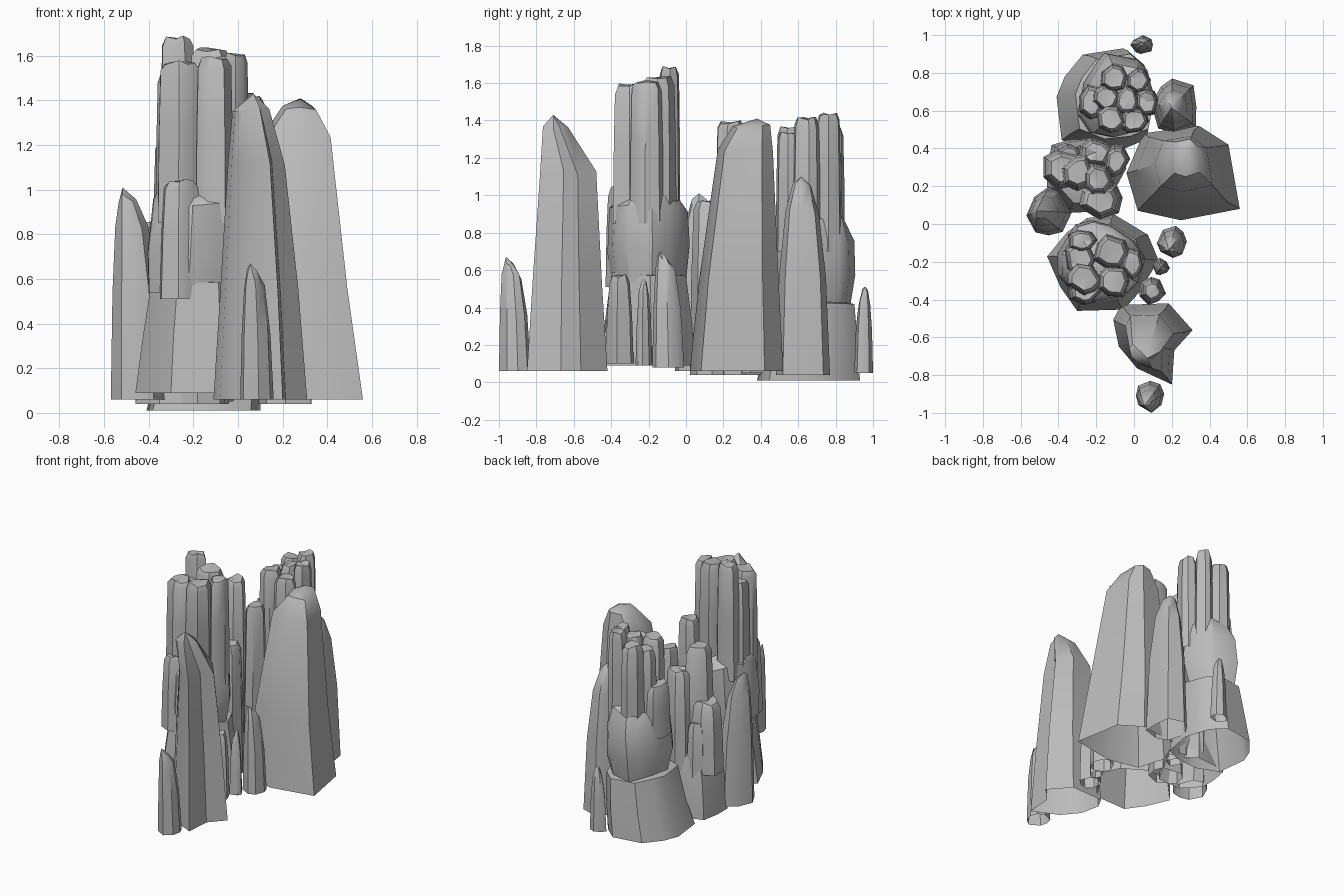
import bpy, bmesh, math, random

random.seed(7)

cube = bpy.data.objects.get("Cube")
if cube:
    bpy.data.objects.remove(cube)

# One stone colour for everything
stone = bpy.data.materials.new("grey stone")
stone.use_nodes = True
GREY = (0.5, 0.5, 0.5, 1)
stone.diffuse_color = GREY
stone.node_tree.nodes["Principled BSDF"].inputs["Base Color"].default_value = GREY


def random_outline(sides):
    """Irregular polygon, stretched to fill the unit square."""
    pts = []
    for i in range(sides):
        a = math.tau * (i + random.uniform(-.25, .25)) / sides
        r = random.uniform(.8, 1)
        pts.append((r * math.cos(a), r * math.sin(a)))
    xs, ys = zip(*pts)
    return [((x - min(xs)) / (max(xs) - min(xs)), (y - min(ys)) / (max(ys) - min(ys)))
            for x, y in pts]


def rock(name, rings, peak, sides=8, outline=None, rough=.012):
    """Open-bottomed rock: rings are (z, x0, x1, y0, y1), closed by a fan to the peak."""
    outline = outline or random_outline(sides)
    bm = bmesh.new()
    loops = []
    for k, (z, x0, x1, y0, y1) in enumerate(rings):
        wobble = rough if k else 0
        loops.append([bm.verts.new((x0 + u * (x1 - x0), y0 + v * (y1 - y0),
                                    z + random.uniform(-wobble, wobble)))
                      for u, v in outline])
    n = len(outline)
    for low, high in zip(loops, loops[1:]):
        for i in range(n):
            j = (i + 1) % n
            bm.faces.new((low[i], low[j], high[j], high[i]))
    tip = bm.verts.new(peak)
    for i in range(n):
        bm.faces.new((loops[-1][i], loops[-1][(i + 1) % n], tip))
    mesh = bpy.data.meshes.new(name)
    bm.to_mesh(mesh)
    bm.free()
    mesh.materials.append(stone)
    obj = bpy.data.objects.new(name, mesh)
    bpy.context.collection.objects.link(obj)
    bpy.ops.object.select_all(action="DESELECT")
    obj.select_set(True)
    bpy.context.view_layer.objects.active = obj
    bpy.ops.object.shade_smooth_by_angle(angle=math.radians(35))


def shrink(box, f):
    x0, x1, y0, y1 = box
    dx, dy = (x1 - x0) * f, (y1 - y0) * f
    return (x0 + dx, x1 - dx, y0 + dy, y1 - dy)


def column(name, box, z0, z1, taper=.06):
    """Blocky column with a worn, nearly flat top."""
    cx, cy = (box[0] + box[1]) / 2, (box[2] + box[3]) / 2
    rings = [(z0, *box), (z0 + (z1 - z0) * .55, *shrink(box, taper * .4)),
             (z1 - .05, *shrink(box, taper)), (z1 - .01, *shrink(box, taper + .1))]
    rock(name, rings, (cx, cy, z1 - .01), sides=7)


def spire(name, box, z0, z1, lean):
    """Tapering spike whose tip leans by a fraction of its width."""
    x0, x1, y0, y1 = box
    w, d = x1 - x0, y1 - y0
    cx, cy = (x0 + x1) / 2, (y0 + y1) / 2
    px, py = cx + lean[0] * w, cy + lean[1] * d
    rings = []
    for t, f in ((0, 1), (.5, .86), (.82, .62), (.95, .33)):
        mx, my = cx * f + px * (1 - f), cy * f + py * (1 - f)
        rings.append((z0 + t * (z1 - z0), mx - w * f / 2, mx + w * f / 2,
                      my - d * f / 2, my + d * f / 2))
    rock(name, rings, (px, py, z1), rough=.02)


# Tall front pillar
rock("front_pillar",
     [(.06, -.11, .31, -.85, -.42), (.55, -.08, .27, -.82, -.45),
      (1.12, -.045, .21, -.78, -.48), (1.36, -.025, .14, -.765, -.63)],
     (.07, -.71, 1.43),
     outline=[(0, .8), (.07, .47), (.3, .2), (.74, 0), (.77, .42),
              (1, .67), (.7, 1), (.1, .98)])

# Broad pillar on the left flank
rock("broad_pillar",
     [(.06, -.04, .56, .02, .52), (.55, .01, .49, .07, .495),
      (1.24, .11, .415, .17, .465), (1.37, .2, .35, .25, .45)],
     (.28, .38, 1.41),
     outline=[(0, .5), (.1, .1), (.48, 0), (1, .12), (.9, .8), (.64, 1), (.15, .92)])

# Slender outlying spikes
spire("front_spike", (.01, .16, -1, -.83), .06, .67, (-.2, -.28))
spire("right_spike", (-.57, -.33, -.06, .2), .06, 1.01, (-.28, 0))
spire("back_left_spike", (.09, .33, .48, .77), .04, 1.1, (-.05, -.03))
spire("back_spike", (-.02, .1, .9, 1), .05, .51, (.1, .1))
spire("middle_spike", (.12, .28, -.18, -.01), .08, .7, (-.1, -.25))
spire("middle_spike_small", (.1, .19, -.27, -.18), .09, .55, (0, 0))
column("middle_stump", (.03, .17, -.43, -.28), .1, .58, .14)

# Front cluster: flared foot, overhanging middle tier, crown of columns
rock("front_cluster_foot",
     [(.09, -.46, .13, -.46, .05), (.35, -.425, .08, -.43, .03), (.58, -.39, .05, -.4, 0)],
     (-.17, -.2, .6), 10)
rock("front_cluster_middle",
     [(.54, -.4, .03, -.4, 0), (.72, -.405, .06, -.42, .02),
      (.93, -.38, .05, -.41, .01), (.99, -.35, .02, -.38, -.03)],
     (-.24, -.25, 1.04), 11, rough=.03)
column("front_cluster_overhang", (-.35, -.16, -.43, -.3), .51, 1.05, .1)
for i, (x0, x1, y0, y1, top) in enumerate([
        (-.36, -.16, -.38, -.2, 1.58), (-.19, -.02, -.39, -.22, 1.6),
        (-.07, .05, -.3, -.12, 1.62), (-.35, -.19, -.15, -.03, 1.69),
        (-.22, -.02, -.24, -.05, 1.64), (-.37, -.2, -.27, -.1, 1.53)]):
    column(f"front_crown_column_{i}", (x0, x1, y0, y1), .85, top)

# Central cluster of uneven columns
rock("central_cluster_foot",
     [(.04, -.46, -.04, .06, .46), (.3, -.44, -.06, .08, .45), (.48, -.4, -.08, .11, .42)],
     (-.24, .27, .55), 10)
for i, (x0, x1, y0, y1, z0, top) in enumerate([
        (-.3, -.06, .02, .22, .04, .98), (-.48, -.27, .18, .4, .35, .86),
        (-.39, -.2, .17, .38, .2, 1.24), (-.27, -.1, .15, .33, .2, 1.4),
        (-.3, -.1, .3, .46, .1, 1.08), (-.16, -.02, .24, .42, .05, 1.2),
        (-.43, -.27, .3, .43, .1, .72)]):
    column(f"central_column_{i}", (x0, x1, y0, y1), z0, top, .1)

# Back cluster: flared foot, bulging tier, crown of columns
rock("back_cluster_foot",
     [(.01, -.41, .1, .38, .93), (.2, -.36, .11, .42, .92), (.43, -.31, .11, .45, .9)],
     (-.1, .67, .46), 10)
rock("back_cluster_middle",
     [(.42, -.27, .07, .5, .88), (.58, -.3, .11, .46, .905),
      (.78, -.27, .11, .46, .9), (.88, -.22, .09, .5, .85)],
     (-.08, .68, .95), 11, rough=.04)
for i, (x0, x1, y0, y1, top) in enumerate([
        (-.2, -.04, .48, .63, 1.37), (-.07, .08, .48, .62, 1.34),
        (-.22, -.07, .59, .74, 1.32), (-.1, .03, .58, .74, 1.39),
        (.01, .13, .57, .72, 1.42), (-.04, .09, .69, .83, 1.44),
        (-.18, -.03, .7, .85, 1.38), (-.29, -.15, .55, .74, 1.08)]):
    column(f"back_crown_column_{i}", (x0, x1, y0, y1), .7, top)
